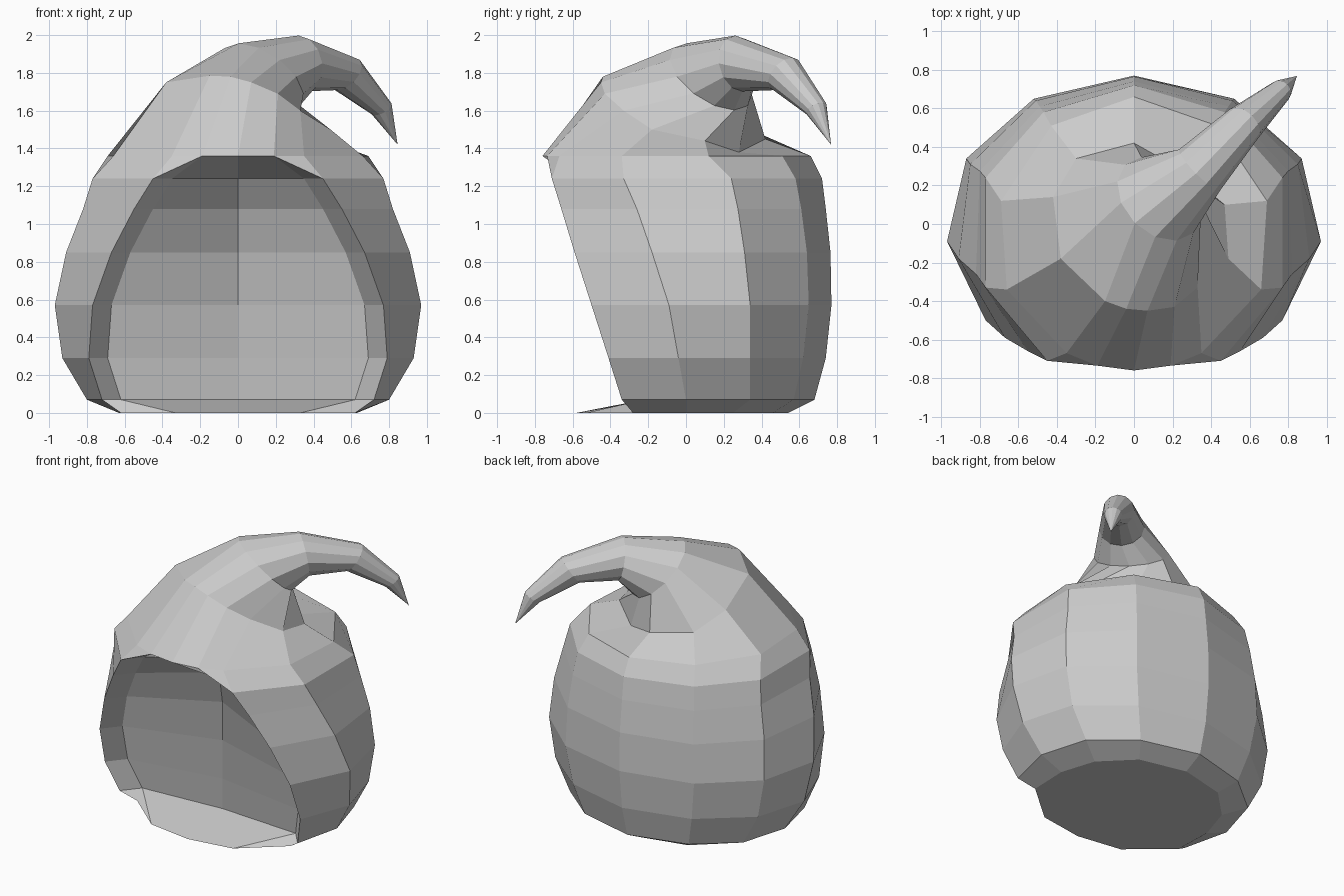
import bpy
import bmesh
from math import cos, sin, radians
from mathutils import Vector

cube = bpy.data.objects.get("Cube")
if cube:
    bpy.data.objects.remove(cube, do_unlink=True)

grey = bpy.data.materials.new("plain grey")
grey.use_nodes = True
shade = (0.6, 0.6, 0.6, 1)
grey.diffuse_color = shade
grey.node_tree.nodes["Principled BSDF"].inputs["Base Color"].default_value = shade

bm = bmesh.new()


def face(points):
    bm.faces.new([bm.verts.new(p) for p in points])


def loft(rows, closed=False):
    """Skin neighbouring rows of points with quads."""
    for low, high in zip(rows, rows[1:]):
        count = len(low)
        for i in range(count if closed else count - 1):
            j = (i + 1) % count
            face([low[i], low[j], high[j], high[i]])


def mirrored(half, z):
    """Row from the left side, through the centre point, to the right side."""
    left = [Vector((x, y, z)) for x, y in half]
    return left + [Vector((-p.x, p.y, p.z)) for p in reversed(left[:-1])]


def tilted_ring(centre, radius, pitch):
    """Twelve-sided ring facing the back left, pitched up or down."""
    a = radians(pitch)
    up = Vector((-0.71 * sin(a), -0.71 * sin(a), cos(a)))
    side = Vector((0.71, -0.71, 0))
    turns = [radians(30 * (i + 2)) for i in range(12)]
    return [Vector(centre) + radius * (up * cos(t) + side * sin(t)) for t in turns]


# Outer shell: half profiles from the opening edge round to the back
shell_profiles = {
    0.0: [(.62, -.28), (.63, 0), (.55, .25), (.34, .46), (0, .54)],
    0.07: [(.72, -.34), (.8, 0), (.7, .34), (.42, .57), (0, .68)],
    0.29: [(.79, -.41), (.93, -.04), (.82, .34), (.48, .62), (0, .74)],
    0.57: [(.77, -.5), (.97, -.09), (.87, .34), (.52, .65), (0, .77)],
    0.85: [(.67, -.59), (.91, -.18), (.85, .31), (.51, .64), (0, .765)],
    1.08: [(.55, -.66), (.82, -.26), (.8, .275), (.49, .61), (0, .74)],
    1.24: [(.45, -.71), (.77, -.33), (.77, .24), (.47, .58), (0, .72)],
    1.36: [(.35, -.67), (.66, -.34), (.69, .12), (.43, .51), (0, .66)],
}
shell = [mirrored(half, z) for z, half in shell_profiles.items()]
loft(shell)

# Inner lining: sloping floor, shallow creased back wall and ceiling
floor_front = mirrored([(.62, -.28), (.33, -.53), (0, -.58)], 0)
brim = mirrored([(.19, -.735), (.19, -.735), (0, -.76)], 1.36)
lining = [floor_front]
for row, depth in zip(shell[1:-1], (-.18, -.18, -.18, -.18, -.22, -.35)):
    edge = row[0]
    half = [(edge.x, edge.y), (edge.x - .1, edge.y + .12), (0, depth)]
    lining.append(mirrored(half, edge.z))
lining.append(brim)
loft(lining)

# Brim corners joining the opening to the hood
for end, tip in ((0, 0), (-1, -1)):
    face([shell[-2][end], shell[-1][end], brim[tip]])

# Flat underside
face(shell[0] + floor_front[3:0:-1])

# Hood: brim ring, slanted crown ring, then the neck of the horn
brim_ring = [brim[2], brim[0]] + shell[-1] + [brim[-1]]
crown_ring = [Vector(p) for p in (
    (.07, -.45, 1.75), (.21, -.43, 1.69), (.33, -.33, 1.6), (.49, -.18, 1.5),
    (.47, .1, 1.44), (.25, .28, 1.38), (0, .42, 1.45), (-.3, .34, 1.5),
    (-.42, .14, 1.62), (-.38, -.18, 1.75), (-.15, -.4, 1.785), (-.04, -.44, 1.78))]
horn_rings = [
    tilted_ring((.13, .13, 1.78), .25, 45),
    tilted_ring((.34, .28, 1.85), .15, 10),
    tilted_ring((.57, .52, 1.795), .105, -35),
    tilted_ring((.76, .69, 1.61), .06, -55),
]
horn_tip = [Vector((.845, .768, 1.42))] * 12
loft([brim_ring, crown_ring] + horn_rings, closed=True)

# Pointed end of the horn
last = horn_rings[-1]
for i in range(12):
    face([last[i], last[(i + 1) % 12], horn_tip[0]])

# Weld the parts into one closed, flat-shaded surface
bmesh.ops.remove_doubles(bm, verts=bm.verts[:], dist=0.0005)
bmesh.ops.recalc_face_normals(bm, faces=bm.faces[:])
mesh = bpy.data.meshes.new("hooded_pot")
bm.to_mesh(mesh)
bm.free()
mesh.materials.append(grey)
bpy.context.collection.objects.link(bpy.data.objects.new("hooded_pot", mesh))
